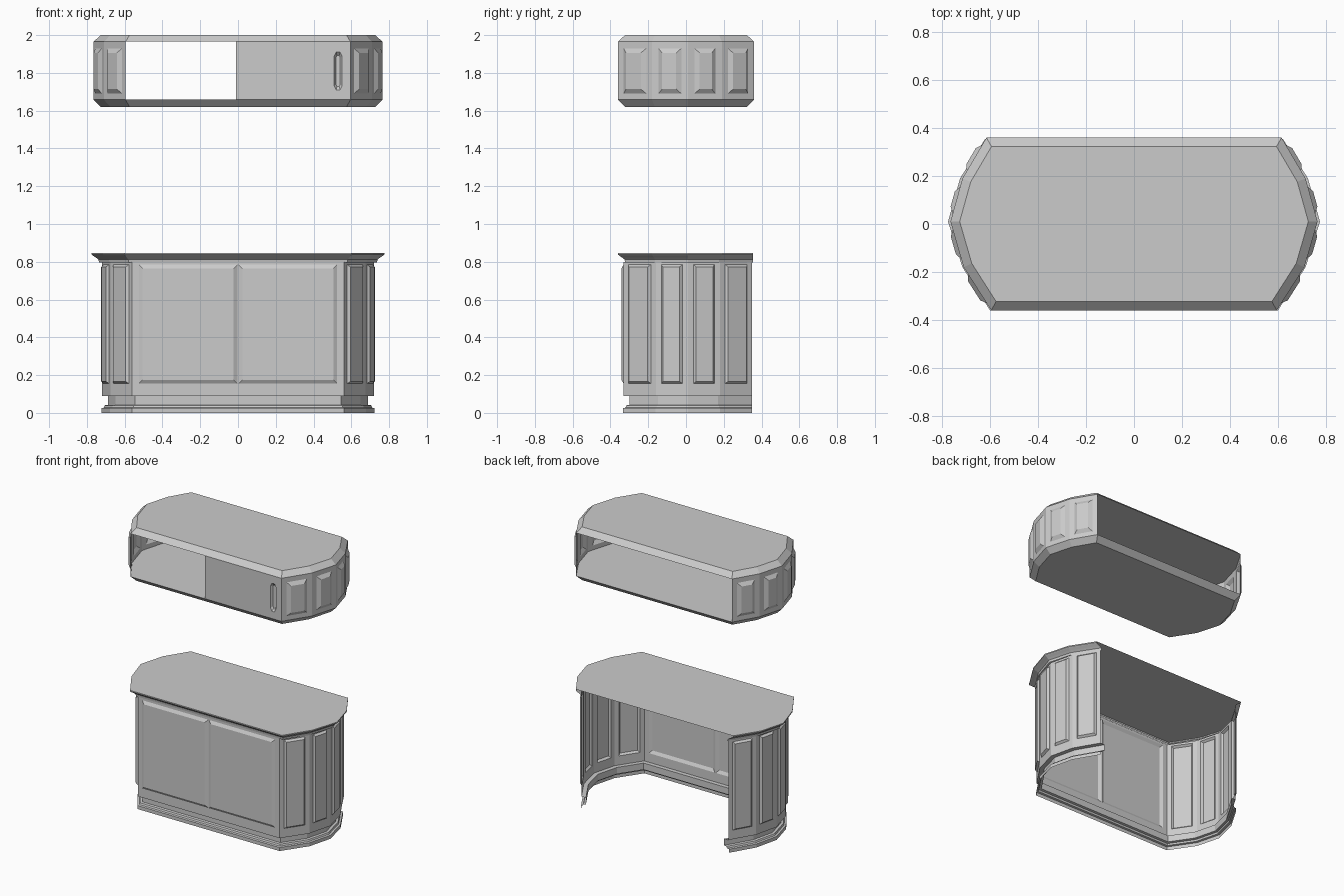
import bpy, bmesh
from mathutils import Vector

if "Cube" in bpy.data.objects:
    bpy.data.objects.remove(bpy.data.objects["Cube"])


def make_object(name, bm):
    bmesh.ops.remove_doubles(bm, verts=bm.verts, dist=0.0005)
    bmesh.ops.recalc_face_normals(bm, faces=bm.faces)
    mesh = bpy.data.meshes.new(name)
    bm.to_mesh(mesh)
    bm.free()
    obj = bpy.data.objects.new(name, mesh)
    bpy.context.collection.objects.link(obj)
    return obj


def outline(half):
    """Mirror the right half (front to back) into a full counter-clockwise path."""
    return [Vector((-x, y)) for x, y in reversed(half)] + [Vector(p) for p in half]


def inset(path, d, closed):
    """Move a path inward by d; an open path keeps its ends on the back plane."""
    n = len(path)
    norms = []
    for i in range(n):
        e = (path[(i + 1) % n] - path[i]).normalized()
        norms.append(Vector((-e.y, e.x)))
    out = []
    for i, p in enumerate(path):
        a, b = norms[i - 1], norms[i]
        if not closed and i == 0:
            out.append(p + Vector((d / b.x, 0)))
        elif not closed and i == n - 1:
            out.append(p + Vector((d / a.x, 0)))
        else:
            out.append(p + (a + b) * (d / (1 + a.dot(b))))
    return out


def sweep(name, path, profile, closed=False, cap_first=False, cap_last=False):
    """Skin a profile of (inset, z) steps around an outline."""
    bm = bmesh.new()
    rings = [[bm.verts.new((p.x, p.y, z)) for p in inset(path, d, closed)]
             for d, z in profile]
    n = len(path)
    for r0, r1 in zip(rings, rings[1:]):
        for i in range(n if closed else n - 1):
            j = (i + 1) % n
            bm.faces.new((r0[i], r0[j], r1[j], r1[i]))
    if cap_first:
        bm.faces.new(rings[0])
    if cap_last:
        bm.faces.new(rings[-1])
    return make_object(name, bm)


def panel(bm, a, b, z, field, left, right, bevel, depth):
    """Wall quad from a to b with one raised bevelled panel between field heights."""
    a, b = Vector(a), Vector(b)
    length = (b - a).length
    u = (b - a) / length
    out = Vector((u.y, -u.x))

    def ring(u0, u1, z0, z1, d):
        vs = []
        for s, h in ((u0, z0), (u1, z0), (u1, z1), (u0, z1)):
            p = a + u * s + out * d
            vs.append(bm.verts.new((p.x, p.y, h)))
        return vs
    rings = [ring(0, length, z[0], z[1], 0),
             ring(left, length - right, field[0], field[1], 0),
             ring(left + bevel, length - right - bevel,
                  field[0] + bevel, field[1] - bevel, depth)]
    for r0, r1 in zip(rings, rings[1:]):
        for i in range(4):
            j = (i + 1) % 4
            bm.faces.new((r0[i], r0[j], r1[j], r1[i]))
    bm.faces.new(rings[2])


def end_walls(prefix, half, z, field, margin, bevel, depth):
    """Four-facet panelled wall at each end."""
    path = outline(half)
    n = len(half)
    for side, pts in (("left", path[:n]), ("right", path[n:])):
        bm = bmesh.new()
        for a, b in zip(pts, pts[1:]):
            panel(bm, a, b, z, field, margin, margin, bevel, depth)
        make_object(f"{prefix}_{side}_end", bm)


# Plan outlines, right half from front to back
body = [(0.56, -0.33), (0.675, -0.16), (0.72, 0.01), (0.68, 0.18), (0.58, 0.35)]
top = [(0.60, -0.36), (0.715, -0.18), (0.775, 0.01), (0.725, 0.19), (0.62, 0.355)]
upper = [(0.595, -0.36), (0.71, -0.18), (0.765, 0.01), (0.715, 0.19), (0.615, 0.36)]

# Counter: stepped plinth, panelled ends and front, moulded top (back is open)
sweep("plinth", outline(body), [(0, 0.09), (0.03, 0.09), (0.03, 0.043), (0.014, 0.04),
                                (0.010, 0.028), (-0.003, 0.025), (-0.003, 0)])
end_walls("counter", body, (0.09, 0.80), (0.155, 0.785), 0.03, 0.012, 0.014)

bm = bmesh.new()
panel(bm, (-0.56, -0.33), (0, -0.33), (0.09, 0.80), (0.155, 0.785), 0.035, 0.003, 0.02, 0.012)
panel(bm, (0, -0.33), (0.56, -0.33), (0.09, 0.80), (0.155, 0.785), 0.003, 0.035, 0.02, 0.012)
make_object("counter_front", bm)

sweep("countertop", outline(top), [(0.038, 0.795), (0.035, 0.812), (0.022, 0.822),
                                   (0.006, 0.833), (0, 0.838), (0, 0.846)], cap_last=True)

# Hanging cabinet: chamfered floor and roof, panelled ends
sweep("cabinet_floor", outline(upper), [(0.037, 1.62), (0, 1.658)],
      closed=True, cap_first=True, cap_last=True)
sweep("cabinet_roof", outline(upper), [(0, 1.965), (0.037, 2.0)],
      closed=True, cap_first=True, cap_last=True)
end_walls("cabinet", upper, (1.658, 1.965), (1.69, 1.93), 0.036, 0.024, 0.016)

# Sliding door with a recessed finger pull
bm = bmesh.new()
y = -0.36
door = [(-0.01, 1.658), (0.595, 1.658), (0.595, 1.965), (-0.01, 1.965)]


def slot(w, h, yy):
    shape = [(-w, -h + w), (-w * 0.5, -h), (w * 0.5, -h), (w, -h + w),
             (w, h - w), (w * 0.5, h), (-w * 0.5, h), (-w, h - w)]
    return [bm.verts.new((0.53 + px, yy, 1.81 + pz)) for px, pz in shape]


border = [bm.verts.new((x, y, z)) for x, z in door]
rim, well = slot(0.021, 0.10, y), slot(0.011, 0.082, y + 0.015)
edges = [bm.edges.new((loop[i], loop[(i + 1) % len(loop)]))
         for loop in (border, rim) for i in range(len(loop))]
bmesh.ops.triangle_fill(bm, edges=edges, use_beauty=True, normal=(0, -1, 0))
for i in range(8):
    j = (i + 1) % 8
    bm.faces.new((rim[i], rim[j], well[j], well[i]))
bm.faces.new(well)
bmesh.ops.dissolve_limit(bm, angle_limit=0.01, verts=bm.verts, edges=bm.edges)
make_object("sliding_door", bm)
